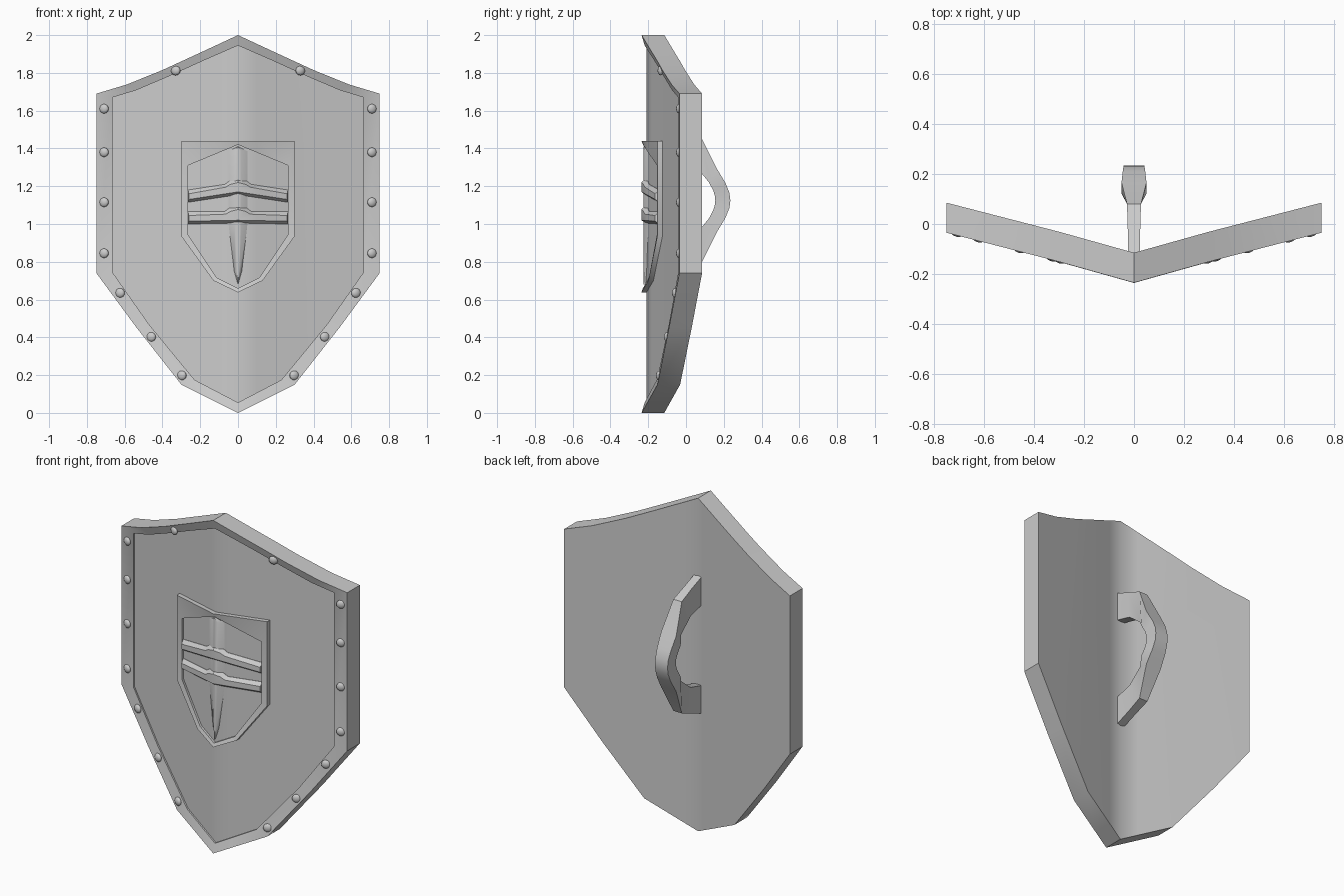
import bpy, bmesh, math

if "Cube" in bpy.data.objects:
    bpy.data.objects.remove(bpy.data.objects["Cube"])


def sweep(x):
    # how far the V-shaped shield falls back from its centre ridge
    x = abs(x)
    return 0.28 * x if x < 0.3 else 0.084 + (x - 0.3) * 0.258


def finish(name, bm, angle=36):
    bmesh.ops.recalc_face_normals(bm, faces=bm.faces)
    me = bpy.data.meshes.new(name)
    bm.to_mesh(me)
    bm.free()
    ob = bpy.data.objects.new(name, me)
    bpy.context.collection.objects.link(ob)
    bpy.ops.object.select_all(action='DESELECT')
    bpy.context.view_layer.objects.active = ob
    ob.select_set(True)
    bpy.ops.object.shade_smooth_by_angle(angle=math.radians(angle))
    return ob


def plate(name, loops, angle=36):
    """Loft half outlines [(outline, depth)...], mirrored in x, then bend to the V."""
    bm = bmesh.new()
    rings = []
    for half, depth in loops:
        full = half + [(-x, z) for x, z in half[-2:0:-1]]
        rings.append([bm.verts.new((x, depth, z)) for x, z in full])
    n = len(rings[0])
    for a, b in zip(rings, rings[1:]):
        for i in range(n):
            j = (i + 1) % n
            bm.faces.new((a[i], a[j], b[j], b[i]))
    bm.faces.new(rings[0])
    bm.faces.new(rings[-1])
    for cut in (0, -0.1, 0.1, -0.3, 0.3):
        bmesh.ops.bisect_plane(bm, geom=bm.verts[:] + bm.edges[:] + bm.faces[:],
                               plane_co=(cut, 0, 0), plane_no=(1, 0, 0), dist=1e-5)
    for v in bm.verts:
        v.co.y += sweep(v.co.x)
    return finish(name, bm, angle)


# shield body: back, front edge, sloped rim, recessed panel
outer = [(0, 2), (0.2, 1.907), (0.4, 1.815), (0.59, 1.738), (0.75, 1.69),
         (0.75, 0.74), (0.54, 0.455), (0.3, 0.15), (0, 0)]
inner = [(0, 1.945), (0.19, 1.862), (0.37, 1.78), (0.54, 1.708), (0.665, 1.67),
         (0.665, 0.745), (0.47, 0.467), (0.23, 0.175), (0, 0.055)]
plate("shield_body", [(outer, -0.115), (outer, -0.235), (inner, -0.219), (inner, -0.209)])

# small emblem frame with a recessed centre
frame_out = [(0, 1.44), (0.3, 1.44), (0.3, 0.935), (0.13, 0.7), (0, 0.638)]
frame_in = [(0, 1.42), (0.265, 1.31), (0.265, 0.945), (0.115, 0.718), (0, 0.66)]
plate("emblem_frame", [(frame_out, -0.2), (frame_out, -0.236),
                       (frame_in, -0.228), (frame_in, -0.214)])

# soft centre ridge inside the emblem
ridge = [(0, 1.41), (0.05, 1.385), (0.05, 1.0), (0.02, 0.75), (0, 0.68)]
crest = [(x * 0.35, z) for x, z in ridge]
plate("emblem_ridge", [(ridge, -0.21), (ridge, -0.214), (crest, -0.224)])

# two crossing bars with a raised middle
for name, top, end_top, end_low, low in (("upper_bar", 1.24, 1.18, 1.115, 1.155),
                                         ("lower_bar", 1.097, 1.065, 1.0, 1.005)):
    base = [(0, top), (0.045, top - 0.012), (0.07, top - 0.03),
            (0.265, end_top), (0.265, end_low), (0, low)]
    face = [(0, top - 0.02), (0.04, top - 0.03), (0.065, top - 0.045),
            (0.26, end_top - 0.02), (0.26, end_low + 0.015), (0, low + 0.015)]
    plate(name, [(base, -0.208), (base, -0.216), (face, -0.236)])

# rivets round the rim
spots = [(0.71, 1.61), (0.71, 1.38), (0.71, 1.115), (0.71, 0.845),
         (0.625, 0.635), (0.46, 0.402), (0.298, 0.198), (0.33, 1.812)]
bm = bmesh.new()
for x, z in spots:
    for s in (-1, 1):
        new = bmesh.ops.create_uvsphere(bm, u_segments=12, v_segments=8, radius=0.025)["verts"]
        for v in new:
            v.co.y *= 0.6
            v.co.x += s * x
            v.co.z += z
            v.co.y += sweep(v.co.x) - 0.226
finish("rivets", bm, 60)

# handle: half profile (outer y, z offset, inner y, z offset, half width), mirrored in z
half = [(-0.125, 0.415, -0.125, 0.245, 0.025), (-0.02, 0.375, -0.01, 0.215, 0.025),
        (0.08, 0.335, 0.085, 0.14, 0.028), (0.165, 0.165, 0.122, 0.095, 0.05),
        (0.21, 0.09, 0.145, 0.05, 0.045), (0.23, 0.04, 0.153, 0.022, 0.042),
        (0.235, 0, 0.155, 0, 0.042)]
stations = half + [(a, -b, c, -d, w) for a, b, c, d, w in half[-2::-1]]
bm = bmesh.new()
rings = [[bm.verts.new(p) for p in ((-w, a, 1.125 + b), (w, a, 1.125 + b),
                                    (w, c, 1.125 + d), (-w, c, 1.125 + d))]
         for a, b, c, d, w in stations]
for r, q in zip(rings, rings[1:]):
    for i in range(4):
        j = (i + 1) % 4
        bm.faces.new((r[i], r[j], q[j], q[i]))
bm.faces.new(rings[0])
bm.faces.new(rings[-1])
finish("handle", bm, 36)
